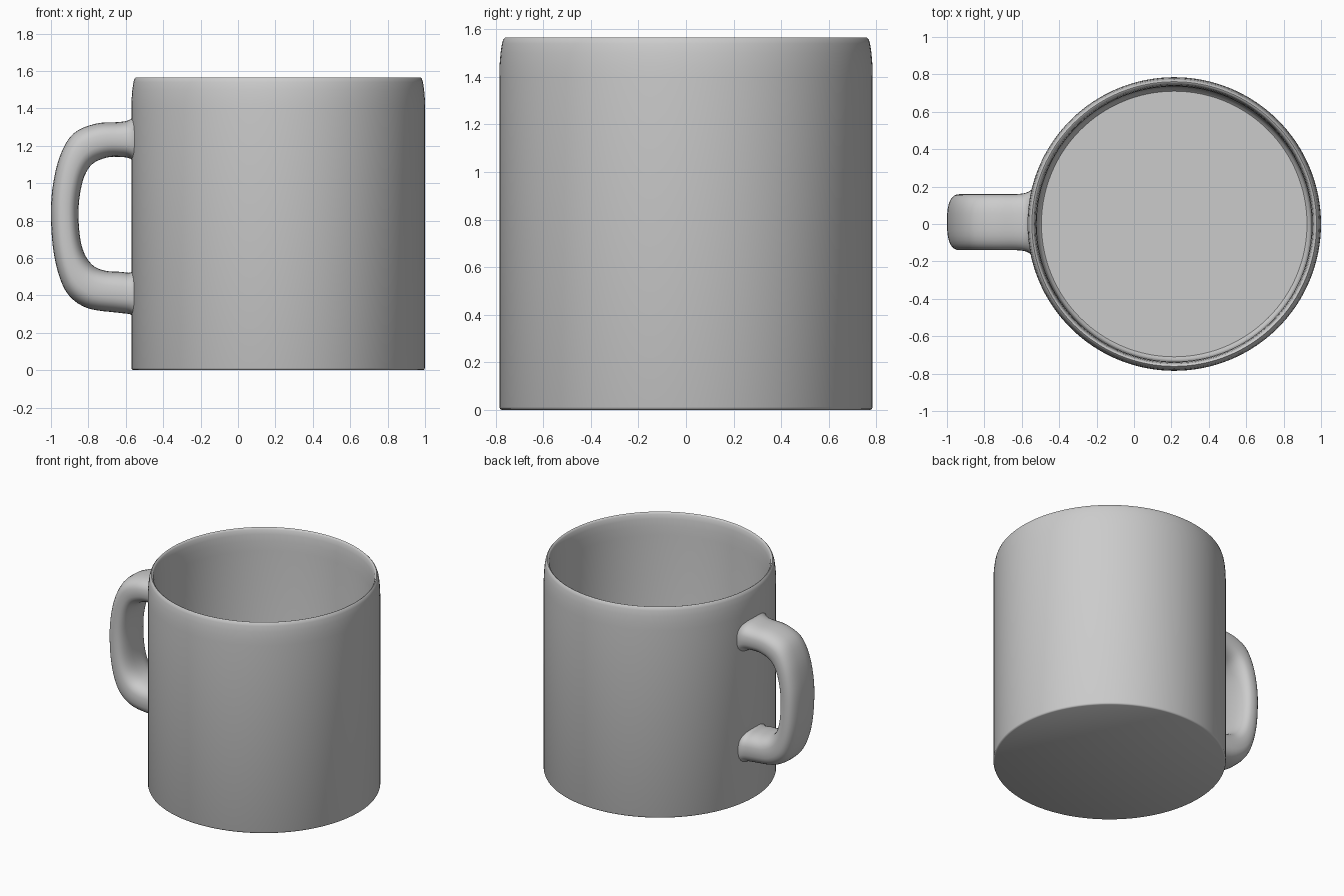
import bpy, bmesh, math
from mathutils import Vector

if "Cube" in bpy.data.objects:
    bpy.data.objects.remove(bpy.data.objects["Cube"])

CX = 0.215       # axis of the cup
SEG = 128


def finish(name, bm, angle):
    bmesh.ops.recalc_face_normals(bm, faces=bm.faces)
    me = bpy.data.meshes.new(name)
    bm.to_mesh(me)
    bm.free()
    ob = bpy.data.objects.new(name, me)
    bpy.context.collection.objects.link(ob)
    bpy.ops.object.select_all(action='DESELECT')
    ob.select_set(True)
    bpy.context.view_layer.objects.active = ob
    bpy.ops.object.shade_smooth_by_angle(angle=math.radians(angle))
    return ob


def loft(bm, rings, caps=True):
    vr = [[bm.verts.new(p) for p in r] for r in rings]
    n = len(vr[0])
    for a, b in zip(vr, vr[1:]):
        for i in range(n):
            j = (i + 1) % n
            bm.faces.new((a[i], a[j], b[j], b[i]))
    if caps:
        bm.faces.new(vr[0])
        bm.faces.new(vr[-1])


# Cup: closed wall profile (radius, height), outside then over the rim to the inner floor
profile = [(0.775, 0.0), (0.782, 0.004), (0.785, 0.012), (0.785, 1.40),
           (0.784, 1.45), (0.780, 1.50), (0.774, 1.54), (0.768, 1.558),
           (0.761, 1.565), (0.754, 1.562), (0.748, 1.552), (0.742, 1.52),
           (0.738, 1.47), (0.735, 1.40), (0.730, 0.11), (0.725, 0.085), (0.71, 0.07)]
bm = bmesh.new()
loft(bm, [[(CX + r * math.cos(2 * math.pi * i / SEG),
            r * math.sin(2 * math.pi * i / SEG), z) for i in range(SEG)]
          for r, z in profile])
finish("cup", bm, 40)

# Handle: matching outer and inner outline points (x, z), plus half width
stations = [
    ((-0.54, 1.38), (-0.54, 1.09), 0.18),
    ((-0.575, 1.342), (-0.575, 1.13), 0.158),
    ((-0.63, 1.327), (-0.63, 1.14), 0.15),
    ((-0.76, 1.318), (-0.70, 1.137), 0.15),
    ((-0.88, 1.265), (-0.775, 1.105), 0.15),
    ((-0.95, 1.15), (-0.82, 1.04), 0.15),
    ((-0.988, 1.0), (-0.845, 0.94), 0.15),
    ((-1.0, 0.85), (-0.853, 0.83), 0.15),
    ((-0.99, 0.66), (-0.843, 0.70), 0.15),
    ((-0.955, 0.50), (-0.815, 0.61), 0.15),
    ((-0.90, 0.395), (-0.765, 0.552), 0.15),
    ((-0.80, 0.33), (-0.70, 0.53), 0.15),
    ((-0.64, 0.307), (-0.63, 0.526), 0.15),
    ((-0.575, 0.298), (-0.575, 0.522), 0.153),
    ((-0.54, 0.27), (-0.54, 0.55), 0.17),
]


def catmull(a, b, c, d, t):
    return 0.5 * (2 * b + (c - a) * t + (2 * a - 5 * b + 4 * c - d) * t * t
                  + (3 * b - a - 3 * c + d) * t ** 3)


def section(outer, inner, half, n=32, power=0.75):
    mid, arm = (outer + inner) / 2, (outer - inner) / 2
    ring = []
    for i in range(n):
        a = 2 * math.pi * i / n
        c, s = math.cos(a), math.sin(a)
        p = mid + arm * math.copysign(abs(c) ** power, c)
        ring.append((p.x, 0.01 + half * math.copysign(abs(s) ** power, s), p.y))
    return ring


rings = []
last = len(stations) - 1
for k in range(last):
    q = [stations[min(max(k + o, 0), last)] for o in (-1, 0, 1, 2)]
    for step in range(5 if k == last - 1 else 4):
        t = step / 4
        rings.append(section(catmull(*[Vector(s[0]) for s in q], t),
                             catmull(*[Vector(s[1]) for s in q], t),
                             catmull(*[s[2] for s in q], t)))
bm = bmesh.new()
loft(bm, rings)
finish("handle", bm, 60)
